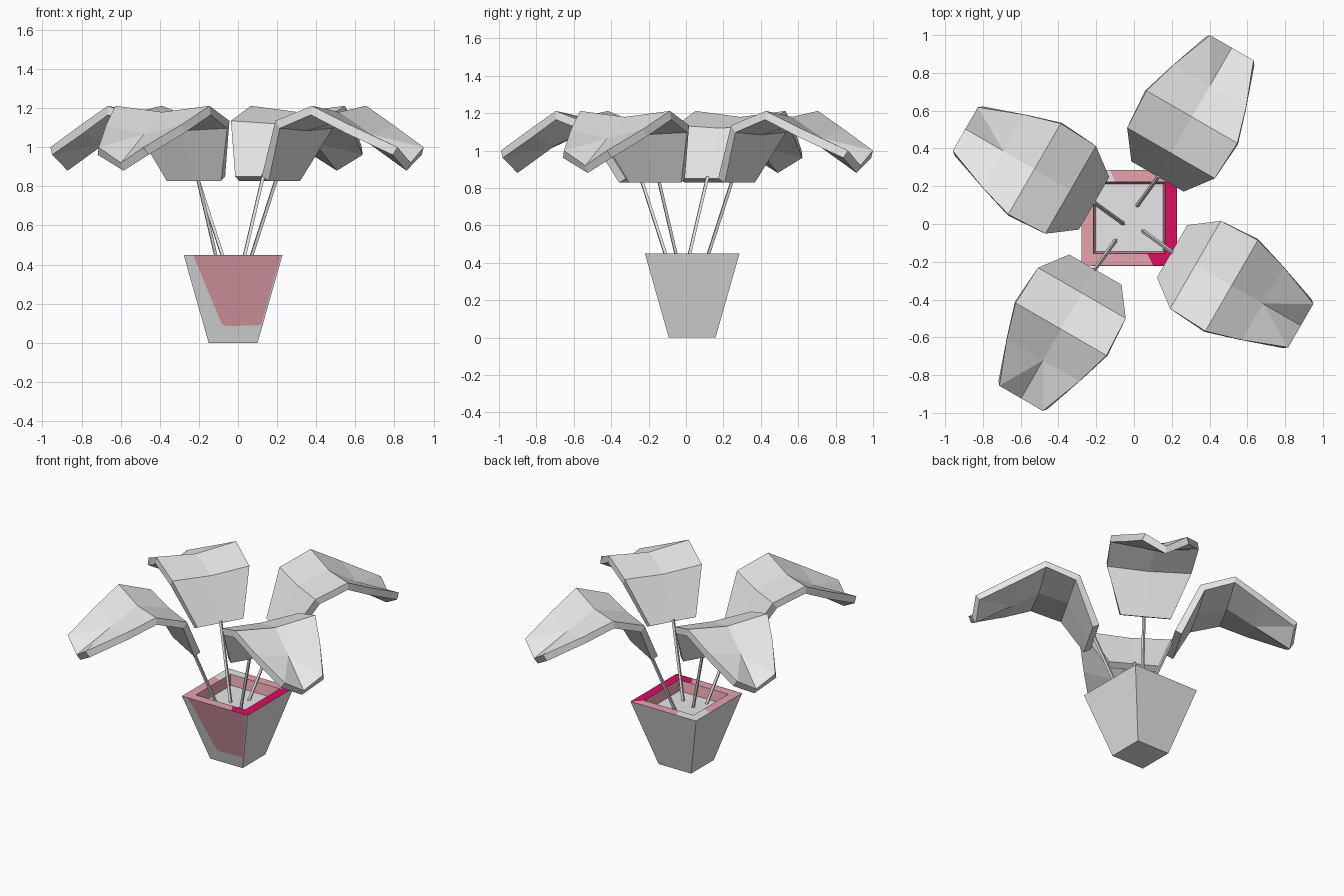
import bpy
import bmesh
import math
from mathutils import Matrix, Vector

if "Cube" in bpy.data.objects:
    bpy.data.objects.remove(bpy.data.objects["Cube"])


def material(name, rgb):
    m = bpy.data.materials.new(name)
    m.diffuse_color = (*rgb, 1)
    m.use_nodes = True
    m.node_tree.nodes["Principled BSDF"].inputs["Base Color"].default_value = m.diffuse_color
    return m


GREY = material("light_grey", (0.8, 0.8, 0.8))
PINK = material("dusty_pink", (0.79, 0.36, 0.43))
CRIMSON = material("crimson", (0.72, 0.004, 0.115))


def make_object(name, bm, mats, matrix=None):
    mesh = bpy.data.meshes.new(name)
    bm.to_mesh(mesh)
    bm.free()
    for m in mats:
        mesh.materials.append(m)
    ob = bpy.data.objects.new(name, mesh)
    if matrix is not None:
        ob.matrix_world = matrix
    bpy.context.collection.objects.link(ob)
    return ob


# ---- pot: tapered square planter with a painted rim ----
CX, CY, TOP = -0.025, 0.033, 0.45


def ring(half, z):
    return [Vector((CX + sx * half, CY + sy * half, z))
            for sx, sy in ((-1, -1), (1, -1), (1, 1), (-1, 1))]


bm = bmesh.new()


def face(points, mat=0):
    f = bm.faces.new([bm.verts.new(p) for p in points])
    f.material_index = mat


base, outer = ring(0.125, 0), ring(0.253, TOP)
inner, soil = ring(0.19, TOP), ring(0.178, 0.38)
face(base[::-1])
face(soil)
# rim colours per side: (split position, first colour, second colour)
rim = [(0.75, 1, 2), (0.9, 2, 2), (0.7, 1, 0), (0.3, 0, 1)]
for i in range(4):
    j = (i + 1) % 4
    face([base[i], base[j], outer[j], outer[i]])
    face([inner[i], inner[j], soil[j], soil[i]], 1)
    t, first, second = rim[i]
    om, im = outer[i].lerp(outer[j], t), inner[i].lerp(inner[j], t)
    face([outer[i], om, im, inner[i]], first)
    face([om, outer[j], inner[j], im], second)
bmesh.ops.remove_doubles(bm, verts=bm.verts, dist=0.0005)
make_object("pot", bm, [GREY, PINK, CRIMSON])

# painted patch on the front of the pot
bm = bmesh.new()
slope = (0.253 - 0.125) / TOP
patch = [(-0.085, 0.10), (-0.06, 0.085), (0.118, 0.09), (0.22, TOP), (-0.23, TOP)]
face([(x, CY - 0.125 - slope * z - 0.002, z) for x, z in patch])
make_object("front_paint", bm, [PINK])

# ---- four flowers: one drooping leaf on one thin stem each ----
# rows: distance along leaf, half width, edge height, middle height
ROWS = [(0.28, 0.16, 0.85, 0.85), (0.423, 0.268, 1.135, 1.12),
        (0.644, 0.278, 1.212, 1.18), (0.835, 0.222, 1.115, 1.065),
        (1.067, 0.133, 1.0, 0.92)]
SHIFT = 0.018
OFFSETS = [(0, 0), (0.04, -0.015), (-0.08, 0.01), (-0.05, -0.02)]


def leaf(name, matrix):
    bm = bmesh.new()
    grid = [[bm.verts.new((a, SHIFT + s * w, mid if s == 0 else edge))
             for s in (-1, 0, 1)] for a, w, edge, mid in ROWS]
    for r in range(len(grid) - 1):
        p, q = grid[r], grid[r + 1]
        if r == len(grid) - 2:
            # folded tip, creased from the middle to both corners
            for tri in ((p[0], q[0], p[1]), (p[1], q[0], q[1]),
                        (p[1], q[1], q[2]), (p[1], q[2], p[2])):
                bm.faces.new(tri)
        else:
            for c in range(2):
                bm.faces.new((p[c], q[c], q[c + 1], p[c + 1]))
    ob = make_object(name, bm, [GREY], matrix)
    mod = ob.modifiers.new("thickness", "SOLIDIFY")
    mod.thickness = 0.047
    mod.offset = -1


def stem(name, matrix):
    a, b = Vector((0.09, 0.034, 0.37)), Vector((0.285, 0.014, 0.86))
    d = b - a
    bm = bmesh.new()
    bmesh.ops.create_cone(
        bm, cap_ends=True, segments=4, radius1=0.011, radius2=0.011, depth=d.length,
        matrix=Matrix.Translation((a + b) / 2) @ d.to_track_quat('Z', 'Y').to_matrix().to_4x4())
    make_object(name, bm, [GREY], matrix)


for k, (ox, oy) in enumerate(OFFSETS):
    place = (Matrix.Translation((ox, oy, 0))
             @ Matrix.Rotation(math.radians(60 + 90 * k), 4, 'Z'))
    leaf(f"leaf_{k + 1}", place)
    stem(f"stem_{k + 1}", place)
